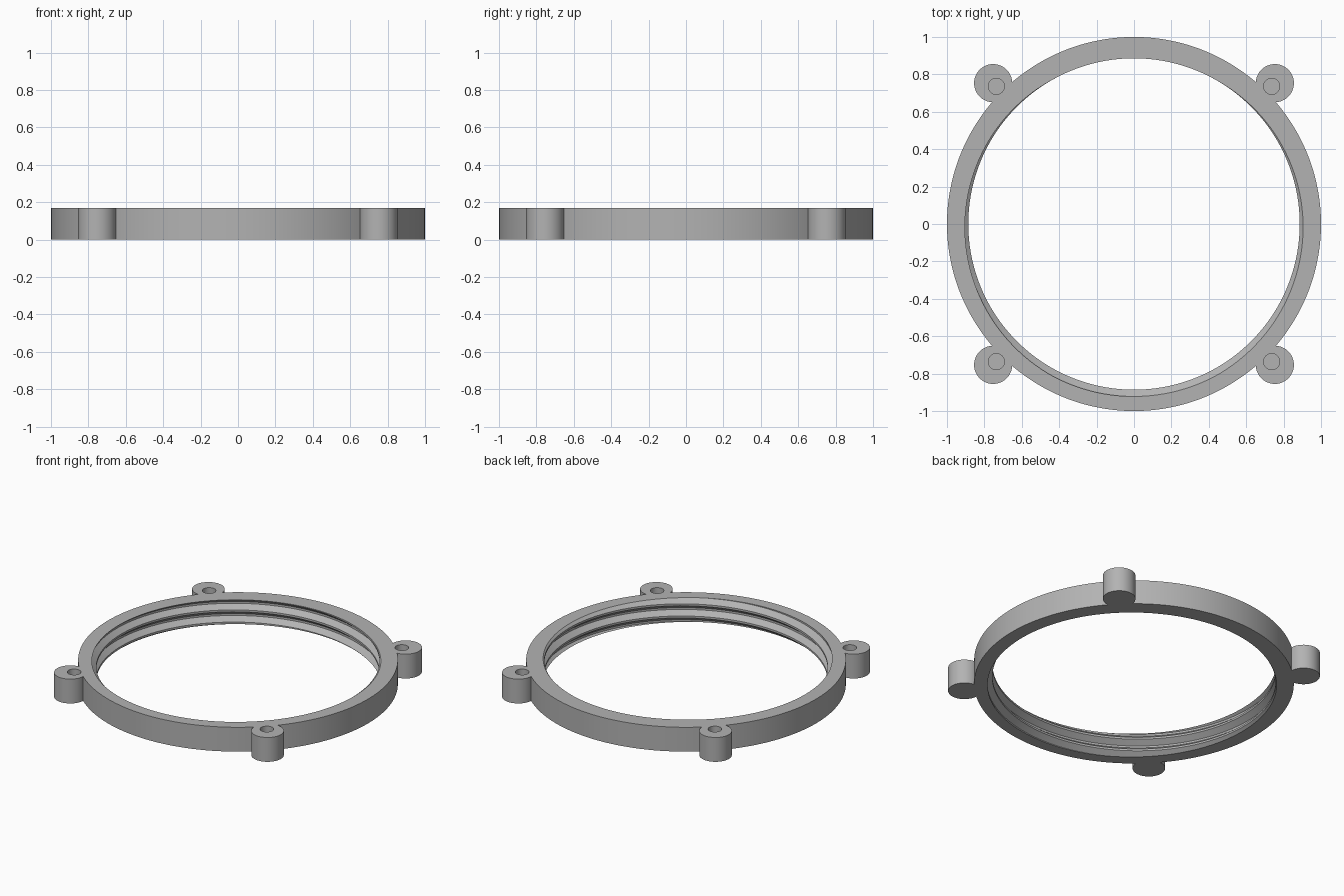
import bpy, bmesh, math
from mathutils import Matrix

if "Cube" in bpy.data.objects:
    bpy.data.objects.remove(bpy.data.objects["Cube"])

H, P = 0.168, 0.084            # height, thread pitch
R_OUT, R_CREST, R_ROOT = 1.0, 0.886, 0.922
N = 144
# one thread period: (fraction of pitch measured from crest centre, radius)
THREAD = [(-0.08, R_CREST), (0.08, R_CREST), (0.42, R_ROOT), (0.58, R_ROOT)]

grey = bpy.data.materials.new("grey plastic")
grey.diffuse_color = (0.45, 0.45, 0.45, 1)
grey.use_nodes = True
grey.node_tree.nodes["Principled BSDF"].inputs["Base Color"].default_value = grey.diffuse_color


def thread_radius(z, turn):
    f = abs((z - H) / P - turn + 0.25)
    f = abs(f - round(f))                  # distance from crest, 0 to 0.5
    t = min(max((f - 0.08) / 0.34, 0), 1)
    return R_CREST + t * (R_ROOT - R_CREST)


def make_object(name, bm):
    bmesh.ops.recalc_face_normals(bm, faces=bm.faces)
    mesh = bpy.data.meshes.new(name)
    bm.to_mesh(mesh)
    bm.free()
    mesh.materials.append(grey)
    ob = bpy.data.objects.new(name, mesh)
    bpy.context.collection.objects.link(ob)
    return ob


def corner_cylinders(name, offset, radius, z0, z1, sides):
    bm = bmesh.new()
    for sx in (-1, 1):
        for sy in (-1, 1):
            bmesh.ops.create_cone(
                bm, cap_ends=True, segments=sides, radius1=radius, radius2=radius, depth=z1 - z0,
                matrix=Matrix.Translation((sx * offset, sy * offset, (z0 + z1) / 2)))
    return make_object(name, bm)


# Ring: outer wall plus helical inner thread, clipped flat at top and bottom
bm = bmesh.new()
columns = []
for i in range(N + 1):
    turn = i / N
    a = 2 * math.pi * (i % N) / N
    levels = [H + P * (k + f + turn - 0.25) for k in range(-5, 3) for f, _ in THREAD]
    levels = [0] + [min(max(z, 0), H) for z in levels] + [H]
    profile = [(R_OUT, 0)] + [(thread_radius(z, turn), z) for z in levels] + [(R_OUT, H)]
    columns.append([bm.verts.new((r * math.cos(a), r * math.sin(a), z)) for r, z in profile])
for c, d in zip(columns, columns[1:]):
    for j in range(len(c)):
        k = (j + 1) % len(c)
        bm.faces.new((c[j], c[k], d[k], d[j]))
bmesh.ops.remove_doubles(bm, verts=bm.verts, dist=1e-5)
bmesh.ops.triangulate(bm, faces=[f for f in bm.faces if abs(f.normal.z) < 0.999])
ring = make_object("threaded_ring", bm)

# Four corner bosses, each with a blind screw hole
bosses = corner_cylinders("corner_bosses", 0.753, 0.102, 0, H, 48)
holes = corner_cylinders("screw_hole_cutters", 0.736, 0.043, 0.05, H + 0.05, 32)
bpy.context.view_layer.objects.active = ring
for helper, op in ((bosses, 'UNION'), (holes, 'DIFFERENCE')):
    mod = ring.modifiers.new(helper.name, 'BOOLEAN')
    mod.operation, mod.solver, mod.object = op, 'EXACT', helper
    bpy.ops.object.modifier_apply(modifier=mod.name)
    bpy.data.objects.remove(helper)

ring.select_set(True)
bpy.ops.object.shade_smooth_by_angle(angle=math.radians(25))
